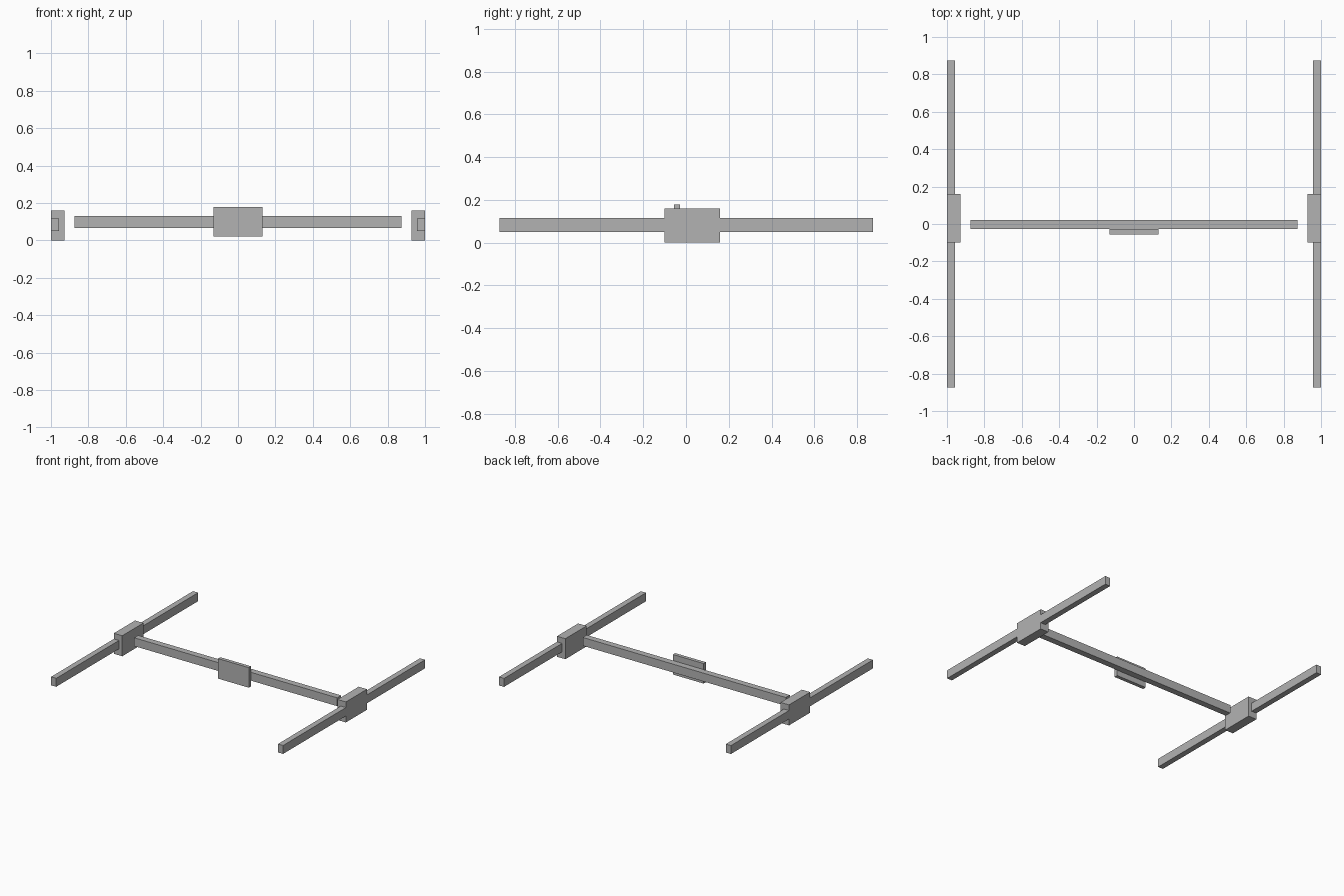
import bpy
from mathutils import Vector

cube = bpy.data.objects.get("Cube")
if cube:
    bpy.data.objects.remove(cube, do_unlink=True)

grey = bpy.data.materials.new("plain_grey")
grey.use_nodes = True
colour = (0.45, 0.45, 0.45, 1)
grey.diffuse_color = colour
grey.node_tree.nodes["Principled BSDF"].inputs["Base Color"].default_value = colour


def box(name, low, high):
    """Add a box between two opposite corners."""
    low, high = Vector(low), Vector(high)
    bpy.ops.mesh.primitive_cube_add(size=1, location=(low + high) / 2)
    part = bpy.context.object
    part.name = name
    part.scale = high - low
    bpy.ops.object.transform_apply(location=False, rotation=False, scale=True)
    part.data.materials.append(grey)
    return part


# Side rails with their clamp blocks, flush on the outer face
for side, s in (("left", 1), ("right", -1)):
    for name, inner, y0, y1, z0, z1 in (
        ("side_rail", 0.956, -0.873, 0.875, 0.05, 0.116),
        ("clamp_block", 0.928, -0.10, 0.16, 0, 0.16),
    ):
        x0, x1 = sorted((s * inner, s))
        box(f"{side}_{name}", (x0, y0, z0), (x1, y1, z1))

# Cross bar and the plate on its front
box("cross_bar", (-0.875, -0.028, 0.066), (0.875, 0.021, 0.131))
box("centre_plate", (-0.132, -0.056, 0.022), (0.132, -0.028, 0.178))
